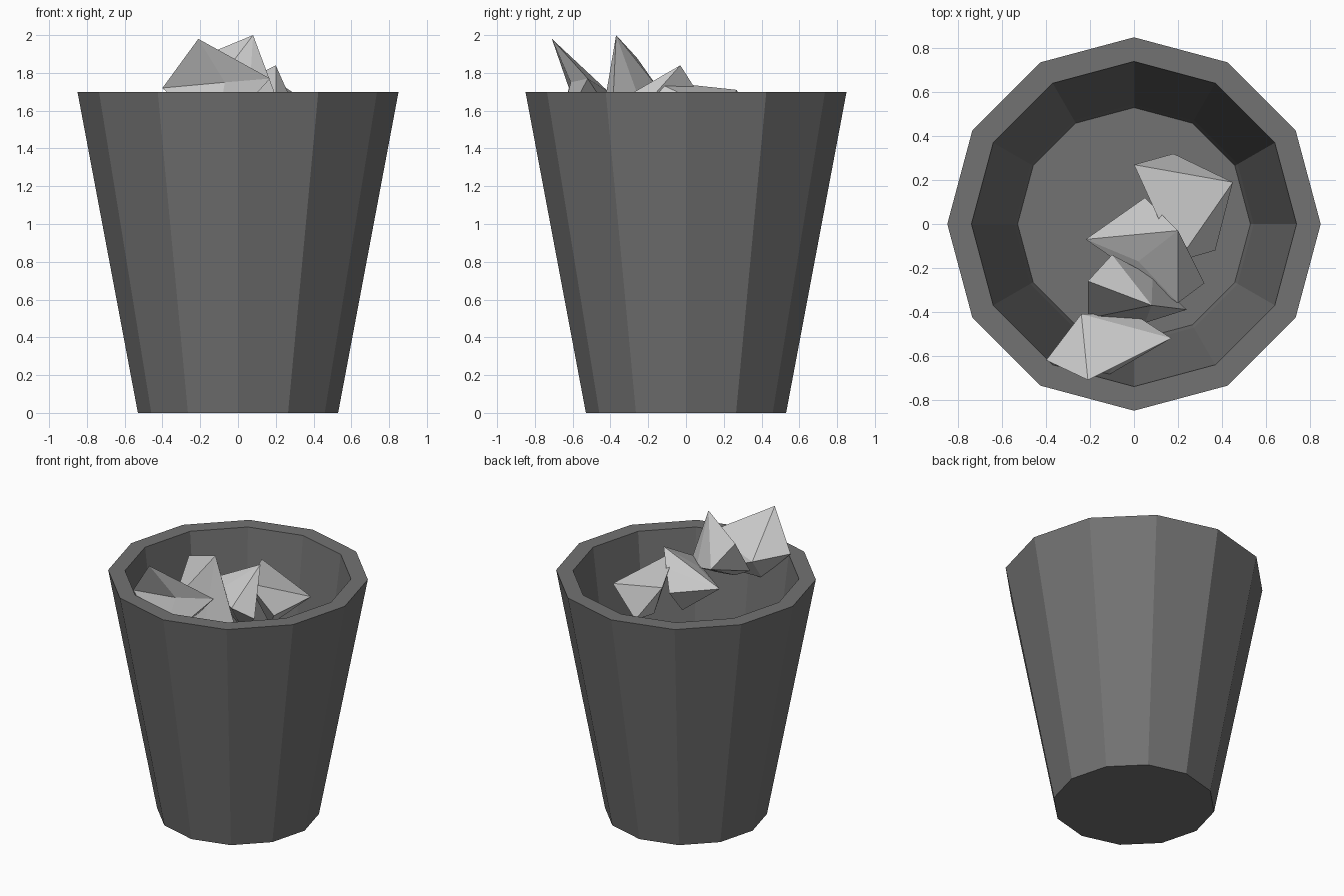
import bpy, bmesh
from math import cos, sin, radians

if "Cube" in bpy.data.objects:
    bpy.data.objects.remove(bpy.data.objects["Cube"])

SIDES = 12


def finish(bm, name, mat=None):
    bmesh.ops.recalc_face_normals(bm, faces=bm.faces)
    mesh = bpy.data.meshes.new(name)
    bm.to_mesh(mesh)
    bm.free()
    obj = bpy.data.objects.new(name, mesh)
    bpy.context.collection.objects.link(obj)
    if mat:
        mesh.materials.append(mat)
    return obj


def crumple(name, *lumps):
    """Faceted scrap of paper: one convex lump per list of corner points."""
    bm = bmesh.new()
    for points in lumps:
        verts = [bm.verts.new(p) for p in points]
        hull = bmesh.ops.convex_hull(bm, input=verts)
        loose = {v for v in hull["geom_interior"] if isinstance(v, bmesh.types.BMVert)}
        bmesh.ops.delete(bm, geom=list(loose), context='VERTS')
    return finish(bm, name)


dark = bpy.data.materials.new("dark_grey")
dark.diffuse_color = (0.17, 0.17, 0.17, 1)
dark.use_nodes = True
dark.node_tree.nodes["Principled BSDF"].inputs["Base Color"].default_value = dark.diffuse_color

# Tapered twelve-sided bin: outer wall, flat rim, inner wall, floor
bm = bmesh.new()
profile = [(0.53, 0.0), (0.85, 1.70), (0.74, 1.70), (0.545, 0.10), (0.53, 0.03)]
rings = []
for r, z in profile:
    rings.append([bm.verts.new((r * cos(radians(360 / SIDES * i)),
                                r * sin(radians(360 / SIDES * i)), z))
                  for i in range(SIDES)])
for low, high in zip(rings, rings[1:]):
    for i in range(SIDES):
        j = (i + 1) % SIDES
        bm.faces.new((low[i], low[j], high[j], high[i]))
bm.faces.new(rings[0])
bm.faces.new(rings[-1])
finish(bm, "bin", dark)

# Front scrap leaning on the rim: raised flap over a lower fold
crumple("paper_front",
        [(-0.21, -0.71, 1.98), (-0.40, -0.62, 1.72), (-0.24, -0.41, 1.70),
         (-0.08, -0.49, 1.75), (0.17, -0.52, 1.77), (-0.07, -0.61, 1.75)],
        [(-0.07, -0.61, 1.75), (-0.40, -0.62, 1.72), (-0.24, -0.41, 1.70),
         (0.17, -0.52, 1.77), (0.00, -0.41, 1.60), (-0.12, -0.69, 1.45)])

# Tall scrap behind it
crumple("paper_tall",
        [(0.08, -0.37, 2.0), (-0.21, -0.26, 1.88), (-0.10, -0.14, 1.71),
         (0.085, -0.24, 1.64), (-0.21, -0.43, 1.62), (-0.08, -0.44, 1.55),
         (0.24, -0.39, 1.57), (0.05, -0.45, 1.53)])

# Middle scrap
crumple("paper_middle",
        [(0.20, -0.03, 1.84), (0.13, 0.04, 1.73), (-0.22, -0.07, 1.63),
         (0.05, 0.12, 1.60), (0.02, -0.17, 1.69), (0.32, -0.27, 1.57),
         (0.20, -0.36, 1.65), (0.10, -0.10, 1.38)])

# Back scrap, its tip poking through the middle one
crumple("paper_back",
        [(0.00, 0.27, 1.71), (0.18, 0.32, 1.45), (0.45, 0.19, 1.59),
         (0.18, 0.09, 1.65), (0.37, -0.12, 1.55), (0.20, -0.17, 1.757),
         (0.22, 0.05, 1.38)])
